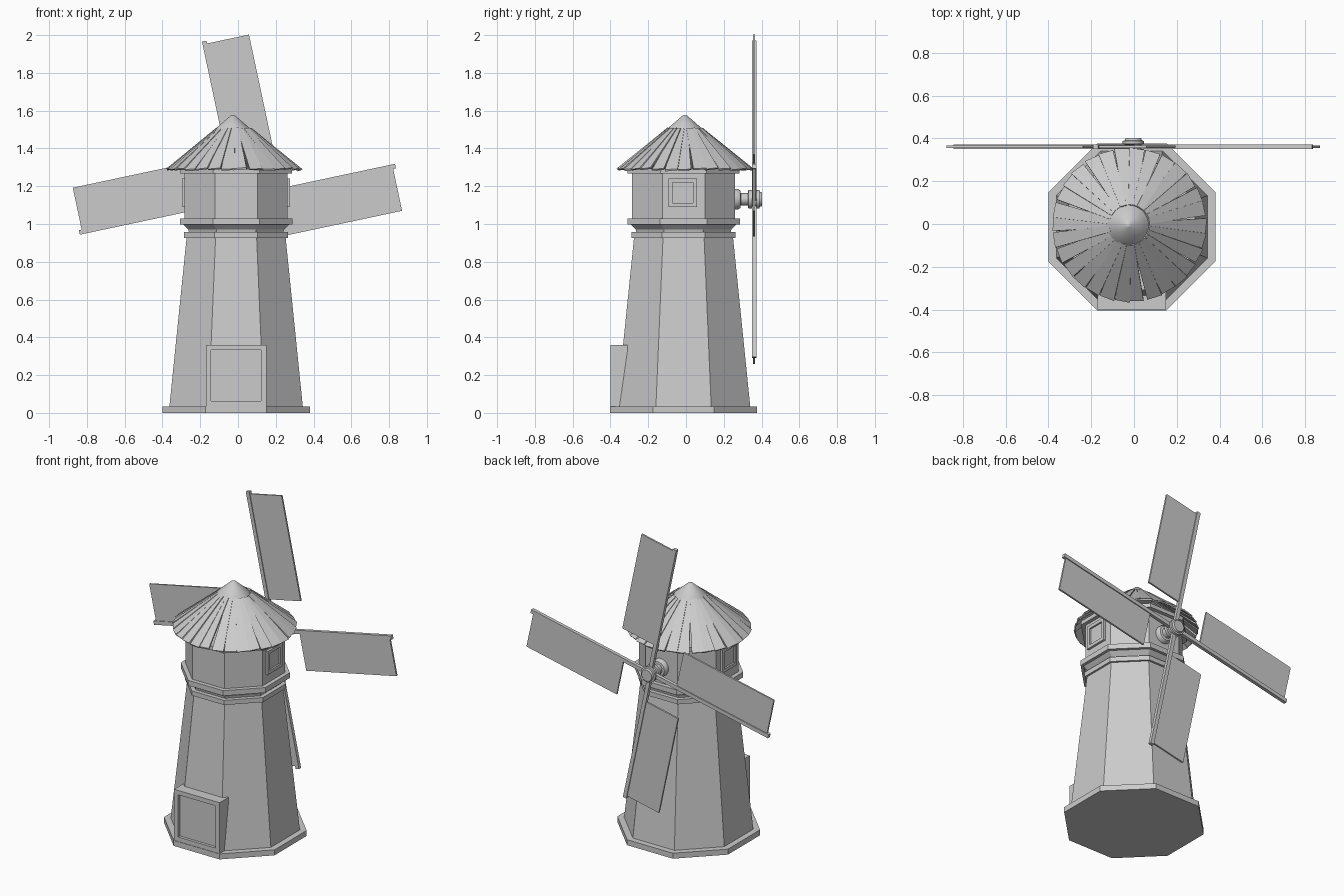
import bpy, bmesh, math, random
from mathutils import Matrix, Vector

cube = bpy.data.objects.get("Cube")
if cube:
    bpy.data.objects.remove(cube, do_unlink=True)

random.seed(4)
grey = bpy.data.materials.new("plain grey")
grey.use_nodes = True
tone = (0.6, 0.6, 0.6, 1)
grey.diffuse_color = tone
grey.node_tree.nodes["Principled BSDF"].inputs["Base Color"].default_value = tone

CX, CY = -0.01, -0.013           # tower axis
FLAT = math.cos(math.pi / 8)     # octagon apothem / radius


def finish(name, bm, smooth=False):
    bmesh.ops.recalc_face_normals(bm, faces=bm.faces)
    mesh = bpy.data.meshes.new(name)
    bm.to_mesh(mesh)
    bm.free()
    mesh.materials.append(grey)
    obj = bpy.data.objects.new(name, mesh)
    bpy.context.collection.objects.link(obj)
    if smooth:
        bpy.ops.object.select_all(action='DESELECT')
        obj.select_set(True)
        bpy.context.view_layer.objects.active = obj
        bpy.ops.object.shade_smooth_by_angle(angle=math.radians(35))
    return obj


def lathe(name, profile, sides, matrix, phase=0.0, smooth=False):
    """Closed solid from (radius, height) pairs turned about local z."""
    bm = bmesh.new()
    rings = []
    for r, z in profile:
        angles = [phase + math.tau * i / sides for i in range(sides)]
        rings.append([bm.verts.new((r * math.cos(a), r * math.sin(a), z)) for a in angles])
    for low, high in zip(rings, rings[1:]):
        for i in range(sides):
            j = (i + 1) % sides
            bm.faces.new((low[i], low[j], high[j], high[i]))
    bm.faces.new(rings[0])
    bm.faces.new(rings[-1])
    bmesh.ops.remove_doubles(bm, verts=bm.verts, dist=1e-5)
    bm.transform(matrix)
    return finish(name, bm, smooth)


def octagon(name, *profile):
    return lathe(name, [(a / FLAT, z) for a, z in profile], 8,
                 Matrix.Translation((CX, CY, 0)), math.pi / 8)


def add_box(bm, low, high, matrix=Matrix()):
    low, high = Vector(low), Vector(high)
    m = matrix @ Matrix.Translation((low + high) / 2) @ Matrix.Diagonal((*(high - low), 1))
    bmesh.ops.create_cube(bm, size=1, matrix=m)


def framed_panel(name, width, height, bar, back, face, panel, matrix):
    """Frame standing on local z = 0 facing local -y, with a recessed panel."""
    bm = bmesh.new()
    w = width / 2
    add_box(bm, (-w, face, 0), (-w + bar, back, height), matrix)
    add_box(bm, (w - bar, face, 0), (w, back, height), matrix)
    add_box(bm, (-w + bar, face, height - bar), (w - bar, back, height), matrix)
    add_box(bm, (-w + bar, face, 0), (w - bar, back, bar), matrix)
    add_box(bm, (-w + bar, panel, bar), (w - bar, back, height - bar), matrix)
    return finish(name, bm)


# Tower
octagon("base_plate", (0.39, 0), (0.39, 0.035))
octagon("tower_body", (0.353, 0.035), (0.262, 0.93))
octagon("lower_ring", (0.275, 0.927), (0.275, 0.957))
octagon("flared_neck", (0.25, 0.957), (0.253, 0.97), (0.28, 0.997))
octagon("upper_ring", (0.298, 0.997), (0.298, 1.03))
octagon("cap_house", (0.272, 1.03), (0.272, 1.27))
octagon("eave_ring", (0.296, 1.267), (0.296, 1.292))

# Door and side windows
framed_panel("door", 0.32, 0.325, 0.028, 0.09, 0, 0.018,
             Matrix.Translation((CX, -0.40, 0.035)))
for side, name in ((1, "left_window"), (-1, "right_window")):
    framed_panel(name, 0.15, 0.15, 0.021, 0.02, -0.014, -0.003,
                 Matrix.Translation((CX + side * 0.272, -0.018, 1.09))
                 @ Matrix.Rotation(side * math.pi / 2, 4, 'Z'))

# Roof: a ring of tapered planks, overlapping towards the top
PLANKS = 30
bm = bmesh.new()
slope = math.atan2(0.215, 0.265)
length = math.hypot(0.265, 0.215)
for i in range(PLANKS):
    turn = Matrix.Rotation(math.tau * (i + random.uniform(-0.1, 0.1)) / PLANKS, 4, 'Z')
    place = (Matrix.Translation((-0.021, -0.004, 0)) @ turn
             @ Matrix.Translation((0.356, 0, 1.288 + random.uniform(-0.003, 0.003)))
             @ Matrix.Rotation(slope, 4, 'Y')
             @ Matrix.Rotation(random.uniform(0.03, 0.12), 4, 'X'))
    made = bmesh.ops.create_cube(bm, size=1)["verts"]
    for v in made:
        top = v.co.x < 0
        v.co.x = -length if top else random.uniform(-0.004, 0.002)
        v.co.y *= 0.03 if top else 0.071
        v.co.z *= 0.009
    bmesh.ops.transform(bm, matrix=place, verts=made)
finish("roof_planks", bm)
lathe("roof_tip", [(0.098, 1.495), (0.094, 1.503), (0.012, 1.574), (0.0, 1.578)], 32,
      Matrix.Translation((-0.027, -0.006, 0)), smooth=True)

# Rotor at the back: hub, shaft and four sails
HUB = Vector((-0.003, 0, 1.131))
lathe("hub", [(0.055, 0.25), (0.055, 0.275), (0.046, 0.288), (0.032, 0.29), (0.032, 0.328),
              (0.05, 0.33), (0.05, 0.35), (0.04, 0.352), (0.04, 0.372), (0.05, 0.374),
              (0.05, 0.388), (0.04, 0.39), (0.036, 0.402)], 24,
      Matrix.Translation(HUB) @ Matrix.Rotation(-math.pi / 2, 4, 'X'), smooth=True)
spars, sails = bmesh.new(), bmesh.new()
for k in range(4):
    m = Matrix.Translation(HUB) @ Matrix.Rotation(-math.radians(12 + 90 * k), 4, 'Y')
    add_box(spars, (0, 0.35, -0.014), (0.855, 0.372, 0.01), m)
    add_box(sails, (0.19, 0.355, -0.241), (0.84, 0.366, -0.01), m)
finish("sail_spars", spars)
finish("sail_boards", sails)
